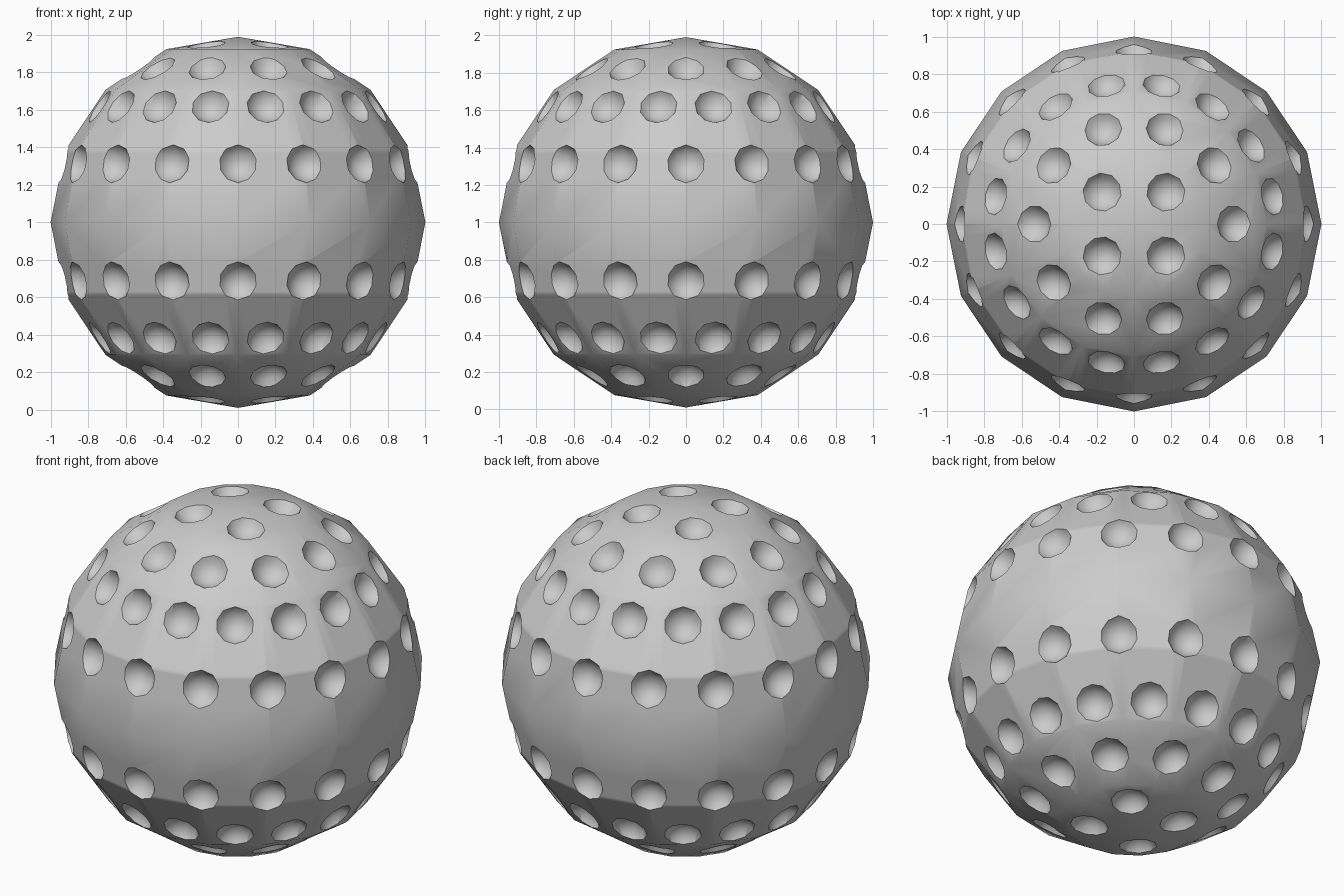
import bpy, bmesh
from math import radians, sin, cos, pi
from mathutils import Vector, Matrix

if "Cube" in bpy.data.objects:
    bpy.data.objects.remove(bpy.data.objects["Cube"])


def make_object(name, bm):
    mesh = bpy.data.meshes.new(name)
    bm.to_mesh(mesh)
    bm.free()
    obj = bpy.data.objects.new(name, mesh)
    bpy.context.collection.objects.link(obj)
    return obj


# Low-poly ball, slightly flattened at the poles
bm = bmesh.new()
bmesh.ops.create_uvsphere(bm, u_segments=16, v_segments=8, radius=1)
for v in bm.verts:
    v.co.z = max(-0.99, min(0.99, v.co.z)) + 1
ball = make_object("dimpled_ball", bm)

# Dimple cutters: (polar angle, count, azimuth of the first), mirrored below
rings = [(14, 4, 45), (33, 10, 0), (51, 16, 11.25), (71.6, 16, 0)]
DIST, RADIUS = 1.025, 0.115
bm = bmesh.new()
for polar, count, start in rings:
    for side in (1, -1):
        for i in range(count):
            az = radians(start) + 2 * pi * i / count
            p = radians(polar)
            d = Vector((sin(p) * cos(az), sin(p) * sin(az), side * cos(p)))
            place = Matrix.Translation(d * DIST + Vector((0, 0, 1)))
            turn = d.to_track_quat('Z', 'Y').to_matrix().to_4x4()
            bmesh.ops.create_uvsphere(bm, u_segments=10, v_segments=8,
                                      radius=RADIUS, matrix=place @ turn)
cutter = make_object("dimple_cutter", bm)
cutter.hide_render = True

# Carve the dimples
mod = ball.modifiers.new("dimples", 'BOOLEAN')
mod.operation = 'DIFFERENCE'
mod.solver = 'EXACT'
mod.object = cutter
bpy.context.view_layer.objects.active = ball
bpy.ops.object.select_all(action='DESELECT')
ball.select_set(True)
bpy.ops.object.modifier_apply(modifier=mod.name)
bpy.data.objects.remove(cutter, do_unlink=True)

# Smooth facets and dimples, sharp rims
bpy.ops.object.shade_smooth_by_angle(angle=radians(32))
